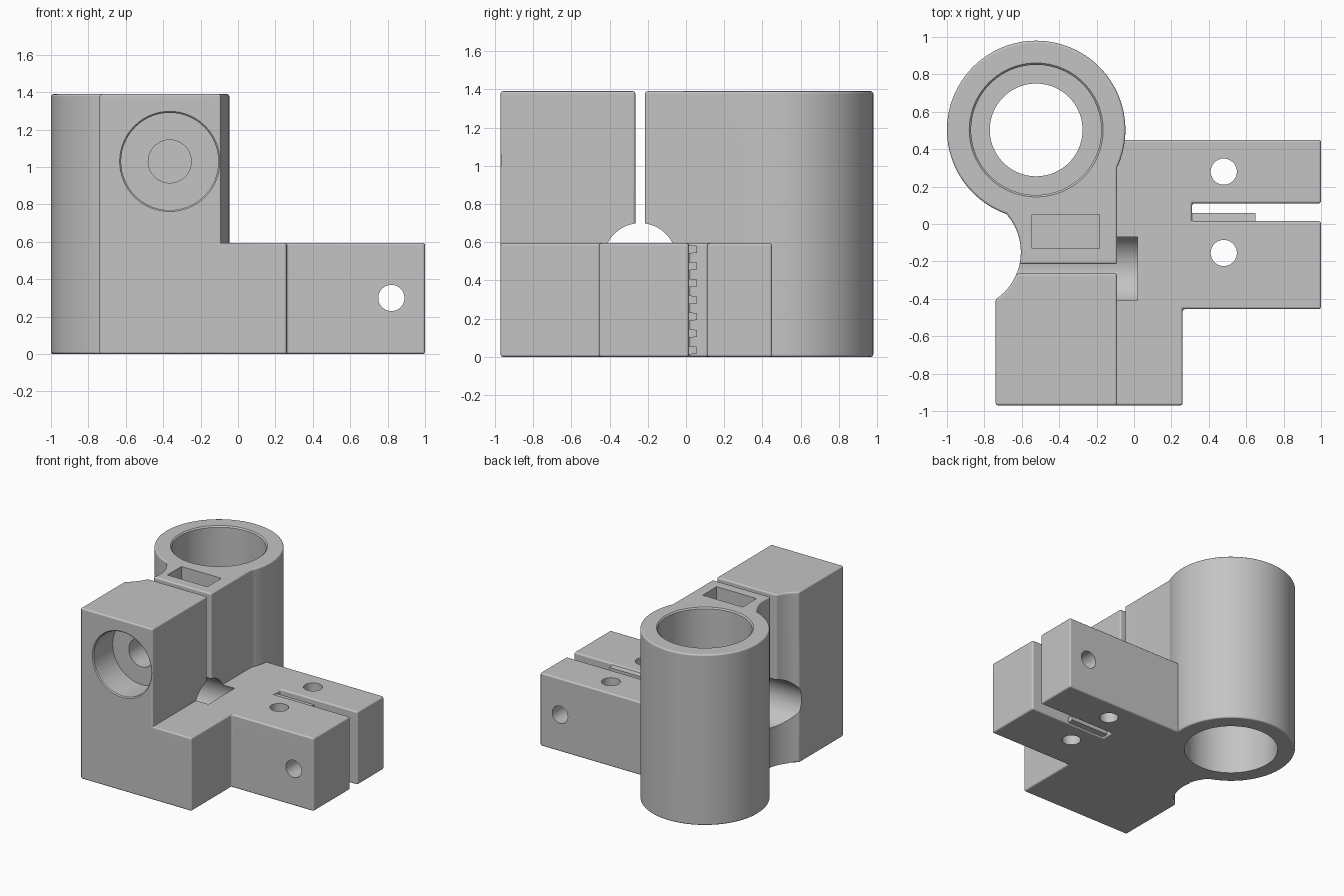
import bpy, bmesh, math
from math import cos, sin, radians
from mathutils import Matrix

if "Cube" in bpy.data.objects:
    bpy.data.objects.remove(bpy.data.objects["Cube"], do_unlink=True)

grey = bpy.data.materials.new("plain grey")
grey.use_nodes = True
grey.diffuse_color = (0.55, 0.55, 0.55, 1)
for node in grey.node_tree.nodes:
    if node.type == 'BSDF_PRINCIPLED':
        node.inputs["Base Color"].default_value = grey.diffuse_color

TALL, LOW = 1.39, 0.595      # heights of the column and of the arm
TUBE = (-0.523, 0.503)       # axis of the upright tube


def finish(name, bm):
    bmesh.ops.recalc_face_normals(bm, faces=bm.faces)
    mesh = bpy.data.meshes.new(name)
    bm.to_mesh(mesh)
    bm.free()
    mesh.materials.append(grey)
    obj = bpy.data.objects.new(name, mesh)
    bpy.context.collection.objects.link(obj)
    return obj


def activate(obj):
    bpy.ops.object.select_all(action='DESELECT')
    obj.select_set(True)
    bpy.context.view_layer.objects.active = obj


def apply(obj, mod):
    activate(obj)
    bpy.ops.object.modifier_apply(modifier=mod.name)


def round_edges(obj):
    mod = obj.modifiers.new("rounded", 'BEVEL')
    mod.width, mod.segments = 0.013, 3
    mod.limit_method, mod.angle_limit = 'ANGLE', radians(30)
    mod.use_clamp_overlap = False
    apply(obj, mod)
    return obj


def prism(name, points, z0, z1):
    bm = bmesh.new()
    face = bm.faces.new([bm.verts.new((x, y, z0)) for x, y in points])
    top = bmesh.ops.extrude_face_region(bm, geom=[face])["geom"]
    verts = [v for v in top if isinstance(v, bmesh.types.BMVert)]
    bmesh.ops.translate(bm, verts=verts, vec=(0, 0, z1 - z0))
    return finish(name, bm)


def box(name, x0, x1, y0, y1, z0, z1):
    return prism(name, [(x0, y0), (x1, y0), (x1, y1), (x0, y1)], z0, z1)


def rod(name, axis, a, b, radius, start, end, sides=64, flare=0):
    """Cylinder along an axis; a and b are its other two coordinates.
    A flare widens the upper end, or the front end along Y."""
    mid = (start + end) / 2
    place, turn = {
        'X': ((mid, a, b), Matrix.Rotation(radians(90), 4, 'Y')),
        'Y': ((a, mid, b), Matrix.Rotation(radians(90), 4, 'X')),
        'Z': ((a, b, mid), Matrix.Identity(4)),
    }[axis]
    bm = bmesh.new()
    bmesh.ops.create_cone(bm, cap_ends=True, segments=sides, radius1=radius,
                          radius2=radius + flare, depth=end - start,
                          matrix=Matrix.Translation(place) @ turn)
    return finish(name, bm)


def combine(target, other, operation):
    mod = target.modifiers.new("combine", 'BOOLEAN')
    mod.operation, mod.solver, mod.object = operation, 'EXACT', other
    apply(target, mod)
    bpy.data.objects.remove(other, do_unlink=True)


def scoop(start, end, steps=14):
    """Points on the hollow in the left-hand side of the column."""
    angles = [radians(start + (end - start) * i / steps) for i in range(steps + 1)]
    return [(-0.91 + 0.305 * cos(t), -0.15 + 0.305 * sin(t)) for t in angles]


# Solid parts, overlapping so their rounded ends are buried where they join
body = round_edges(rod("bracket_body", 'Z', *TUBE, 0.477, 0, TALL, 128))
neck = prism("neck", [(-0.09, -0.215), (-0.09, 0.45), (-0.65, 0.45)]
             + scoop(43.7, -12.3), 0, TALL)
front_block = prism("front_block", [(-0.09, -0.265)] + scoop(-22.2, -55)
                    + [(-0.74, -0.41), (-0.74, -0.97), (-0.09, -0.97)], 0, TALL)
# Low foot and the two-fingered arm in one outline
foot_and_arm = prism("foot_and_arm", [
    (-0.4, -0.97), (0.26, -0.97), (0.26, -0.455), (1, -0.455), (1, 0.015),
    (0.31, 0.015), (0.31, 0.11), (1, 0.11), (1, 0.45), (-0.2, 0.45),
    (-0.2, 0.2), (-0.4, 0.2)], 0, LOW)
for part in (neck, front_block, foot_and_arm):
    combine(body, round_edges(part), 'UNION')
bridge = prism("bridge", scoop(12, -40) + [(-0.12, -0.346), (-0.12, -0.087)],
               0, 0.58)
combine(body, bridge, 'UNION')

# Holes and pockets
cuts = [
    rod("bore_top", 'Z', *TUBE, 0.348, 0.735, 1.5, 96),
    rod("bore_rim", 'Z', *TUBE, 0.346, TALL - 0.012, TALL + 0.004, 96, 0.016),
    rod("bore_bottom", 'Z', *TUBE, 0.348, -0.1, 0.655, 96),
    rod("bore_lip", 'Z', *TUBE, 0.248, 0.5, 0.9, 96),
    rod("round_channel", 'X', -0.24, 0.51, 0.19, -0.9, 0.02),
    box("nut_pocket", -0.545, -0.185, -0.13, 0.05, 0.85, 1.5),
    rod("screw_hole", 'Y', -0.365, 1.03, 0.115, -1.1, -0.04),
    rod("counterbore", 'Y', -0.365, 1.03, 0.26, -1.1, -0.72),
    rod("counterbore_rim", 'Y', -0.365, 1.03, 0.258, -0.974, -0.96, 64, 0.014),
    rod("cross_hole", 'Y', 0.82, 0.3, 0.07, -0.6, 0.6, 40),
]
for y in (0.28, -0.155):
    cuts.append(rod("upright_hole", 'Z', 0.48, y, 0.07, -0.1, 0.8, 40))
for cutter in cuts:
    combine(body, cutter, 'DIFFERENCE')

# Smooth curved walls while keeping flat faces flat
activate(body)
bpy.ops.object.shade_smooth_by_angle(angle=radians(35))
normals = body.modifiers.new("flat faces", 'WEIGHTED_NORMAL')
normals.keep_sharp = True

# Belt teeth on the wall of the arm slot
for i in range(7):
    z = 0.035 + i * 0.088
    bm = bmesh.new()
    ends = []
    for x in (0.3, 0.65):
        ends.append([bm.verts.new((x, y, z + dz)) for y, dz in
                     ((0, -0.024), (0.058, -0.018), (0.058, 0.018), (0, 0.024))])
    for loop in ends:
        bm.faces.new(loop)
    for k in range(4):
        n = (k + 1) % 4
        bm.faces.new((ends[0][k], ends[0][n], ends[1][n], ends[1][k]))
    finish("belt_tooth", bm)
